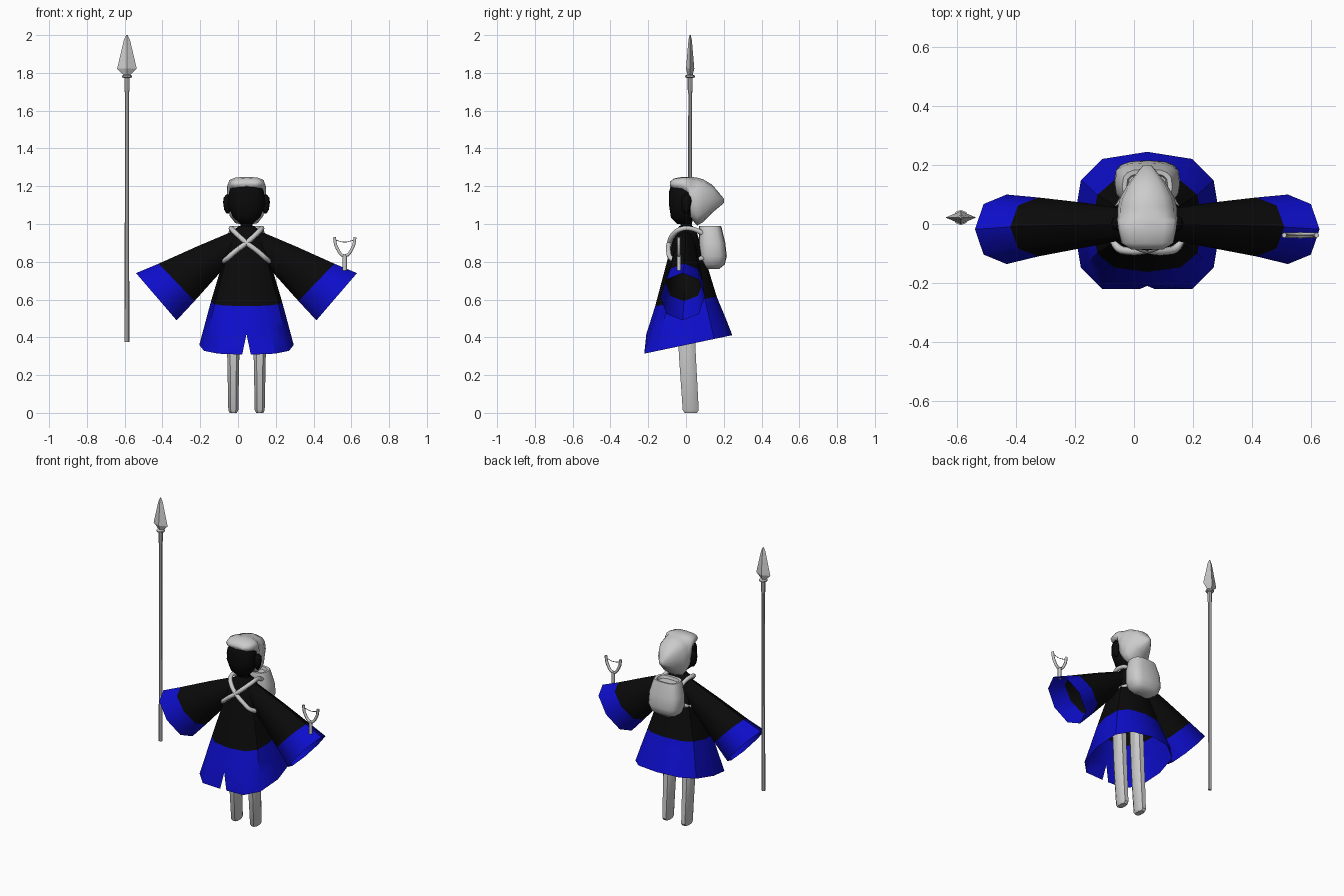
import bpy, bmesh, math
from mathutils import Vector

if "Cube" in bpy.data.objects:
    bpy.data.objects.remove(bpy.data.objects["Cube"])

CX = 0.045  # centre line of the figure


def material(name, rgb):
    m = bpy.data.materials.new(name)
    m.diffuse_color = (*rgb, 1)
    m.use_nodes = True
    m.node_tree.nodes["Principled BSDF"].inputs["Base Color"].default_value = m.diffuse_color
    return m


GREY = material("light grey", (0.6, 0.6, 0.6))
BLACK = material("black", (0.003, 0.003, 0.003))
BLUE = material("blue", (0.004, 0.004, 0.6))


def finish(name, bm, mats, angle):
    bmesh.ops.remove_doubles(bm, verts=bm.verts, dist=0.0005)
    bmesh.ops.recalc_face_normals(bm, faces=bm.faces)
    me = bpy.data.meshes.new(name)
    bm.to_mesh(me)
    bm.free()
    for m in mats:
        me.materials.append(m)
    for p in me.polygons:
        p.use_smooth = True
    me.set_sharp_from_angle(angle=math.radians(angle))
    ob = bpy.data.objects.new(name, me)
    bpy.context.collection.objects.link(ob)
    return ob


def loft(name, rings, mats, caps=True, closed=True, blue_from=99, angle=35):
    """Skin a list of equal-length rings; segments from blue_from on use slot 1."""
    bm = bmesh.new()
    vs = [[bm.verts.new(p) for p in r] for r in rings]
    n = len(rings[0])
    for i in range(len(vs) - 1):
        for j in range(n if closed else n - 1):
            k = (j + 1) % n
            f = bm.faces.new((vs[i][j], vs[i][k], vs[i + 1][k], vs[i + 1][j]))
            f.material_index = int(i >= blue_from)
    if caps:
        bm.faces.new(vs[0])
        bm.faces.new(vs[-1])
    return finish(name, bm, mats, angle)


def spow(v, p):
    return math.copysign(abs(v) ** p, v)


def oval(n, p=1.0, start=0.0):
    """Unit superellipse points."""
    a = [start + 2 * math.pi * i / n for i in range(n)]
    return [(spow(math.cos(t), p), spow(math.sin(t), p)) for t in a]


def stack(name, rows, mat, n=8, p=1.0, start=0.0, cx=CX, angle=35):
    """Loft of level rings: z, half width, y front, y back."""
    rings = [[(cx + rx * u, (y0 + y1) / 2 + (y1 - y0) / 2 * v, z)
              for u, v in oval(n, p, start)] for z, rx, y0, y1 in rows]
    return loft(name, rings, [mat], angle=angle)


def tube(name, pts, radius, smooth=True):
    cu = bpy.data.curves.new(name, 'CURVE')
    cu.dimensions = '3D'
    cu.bevel_depth = radius
    cu.bevel_resolution = 1
    cu.use_fill_caps = True
    cu.resolution_u = 4
    sp = cu.splines.new('BEZIER' if smooth else 'POLY')
    if smooth:
        sp.bezier_points.add(len(pts) - 1)
        for b, p in zip(sp.bezier_points, pts):
            b.co = p
            b.handle_left_type = b.handle_right_type = 'AUTO'
    else:
        sp.points.add(len(pts) - 1)
        for b, p in zip(sp.points, pts):
            b.co = (*p, 1)
    cu.materials.append(GREY)
    ob = bpy.data.objects.new(name, cu)
    bpy.context.collection.objects.link(ob)


# Robe: tilted hem, blue border and a front slit at the seam
robe_rows = [(0.99, .04, .035, 0), (0.96, .075, .055, 0), (0.90, .095, .075, .02),
             (0.59, .188, .163, .15), (0.52, .207, .188, .18),
             (0.46, .223, .21, .20), (0.36, .25, .245, .21)]
rings = []
for i, (z, rx, ry, tilt) in enumerate(robe_rows):
    pts = oval(12, .72, -math.pi / 2)
    pts.append(pts[0])
    ring = [[CX + rx * u, ry * v, z + tilt * ry * v] for u, v in pts]
    if i == len(robe_rows) - 1:
        ring[0][0], ring[-1][0] = CX + .023, CX - .023
        ring[0][1] = ring[-1][1] = -.22
    else:
        ring[0][0] = ring[-1][0] = CX
    rings.append(ring)
loft("robe", rings, [BLACK, BLUE], caps=False, closed=False, blue_from=3)

# Wide sleeves: top x,z / bottom x,z / centre y / half depth
sleeve_rows = [(.04, .975, .06, .83, 0, .048), (.26, .882, .165, .715, -.004, .076),
               (.465, .79, .275, .592, -.01, .10), (.585, .74, .37, .49, -.018, .118)]
for side, s in (("left", -1), ("right", 1)):
    rings = []
    for tx, tz, bx, bz, yc, h in sleeve_rows:
        rings.append([(CX + s * ((tx + bx) / 2 + u * (tx - bx) / 2), yc + h * v,
                       (tz + bz) / 2 + u * (tz - bz) / 2) for u, v in oval(8, .92)])
    loft(side + "_sleeve", rings, [BLACK, BLUE], caps=False, blue_from=2, angle=50)

    # Leg, leaning slightly forward towards the hip
    stack(side + "_leg", [(0, .02, -.01, .06), (.015, .028, -.02, .07),
                          (.3, .034, -.04, .055), (.62, .036, -.055, .04)],
          GREY, n=8, p=.75, start=math.pi / 8, cx=CX + s * .07)

    # Ear
    stack(side + "_ear", [(1.055, .006, -.005, .01), (1.075, .018, -.02, .02),
                          (1.115, .024, -.025, .028), (1.14, .021, -.02, .028),
                          (1.155, .008, -.005, .015)], BLACK, cx=CX + s * .1, angle=60)

    # Crossed chest strap running from one shoulder to the opposite hip
    path = [(-.07, .09, .95), (-.078, .03, .975), (-.078, -.03, .972), (-.045, -.07, .94),
            (0, -.087, .9), (.06, -.092, .855), (.105, -.075, .815),
            (.12, .0, .80), (.08, .09, .82)]
    tube(side + "_strap", [(CX + s * x, y, z) for x, y, z in path], .014)

# Neck and head
stack("neck", [(.95, .035, -.03, .03), (1.04, .03, -.03, .03)], BLACK)
stack("head", [(1.0, .03, -.045, .03), (1.035, .072, -.08, .04), (1.1, .098, -.09, .045),
               (1.17, .093, -.09, .045), (1.205, .075, -.08, .045), (1.228, .04, -.05, .03)],
      BLACK, n=12, p=.85, angle=60)

# Hair: cap over the brow, swept to a point behind (y, half width, z low, z high)
hair_rows = [(-.086, .055, 1.2, 1.222), (-.065, .088, 1.185, 1.241), (-.02, .098, 1.172, 1.25),
             (.012, .102, 1.15, 1.25), (.024, .102, 1.03, 1.25), (.06, .1, .992, 1.245),
             (.09, .092, 1.01, 1.237), (.14, .063, 1.06, 1.207), (.2, .014, 1.11, 1.135)]
loft("hair", [[(CX + w * u, y, (lo + hi) / 2 + (hi - lo) / 2 * v) for u, v in oval(12, .75)]
              for y, w, lo, hi in hair_rows], [GREY], angle=55)

# Backpack with a recessed rim at the top
stack("backpack", [(.762, .06, .105, .175), (.785, .095, .08, .205), (.83, .112, .07, .216),
                   (.9, .11, .068, .208), (.975, .09, .068, .19), (.99, .085, .07, .186),
                   (.988, .07, .085, .172), (.97, .065, .09, .168)],
      GREY, n=16, p=.65, angle=50)

# Slingshot
SX, SY = .565, -.038
tube("slingshot_handle", [(SX, SY, .755), (SX, SY, .835)], .012, False)
tube("slingshot_fork", [(SX + x, SY, z) for x, z in
     ((-.055, .93), (-.042, .875), (0, .832), (.042, .875), (.055, .93))], .009)
tube("slingshot_band", [(SX + x, SY, z) for x, z in
     ((-.05, .915), (-.012, .905), (.012, .905), (.05, .915))], .002, False)

# Spear: shaft, collar and flat diamond blade
PX, PY = -.588, .022


def spear_part(name, rows, n, angle=35):
    stack(name, [(z, rx, PY - ry, PY + ry) for z, rx, ry in rows], GREY, n=n, cx=PX, angle=angle)


spear_part("spear_shaft", [(.375, .013, .011), (1.69, .010, .010),
                           (1.71, .014, .013), (1.78, .014, .013)], 8)
spear_part("spear_collar", [(1.772, .012, .012), (1.777, .026, .026),
                            (1.785, .026, .026), (1.792, .012, .012)], 8)
spear_part("spear_blade", [(1.785, .014, .012), (1.822, .052, .022),
                           (1.975, .016, .009), (2.0, .004, .003)], 4, 20)
